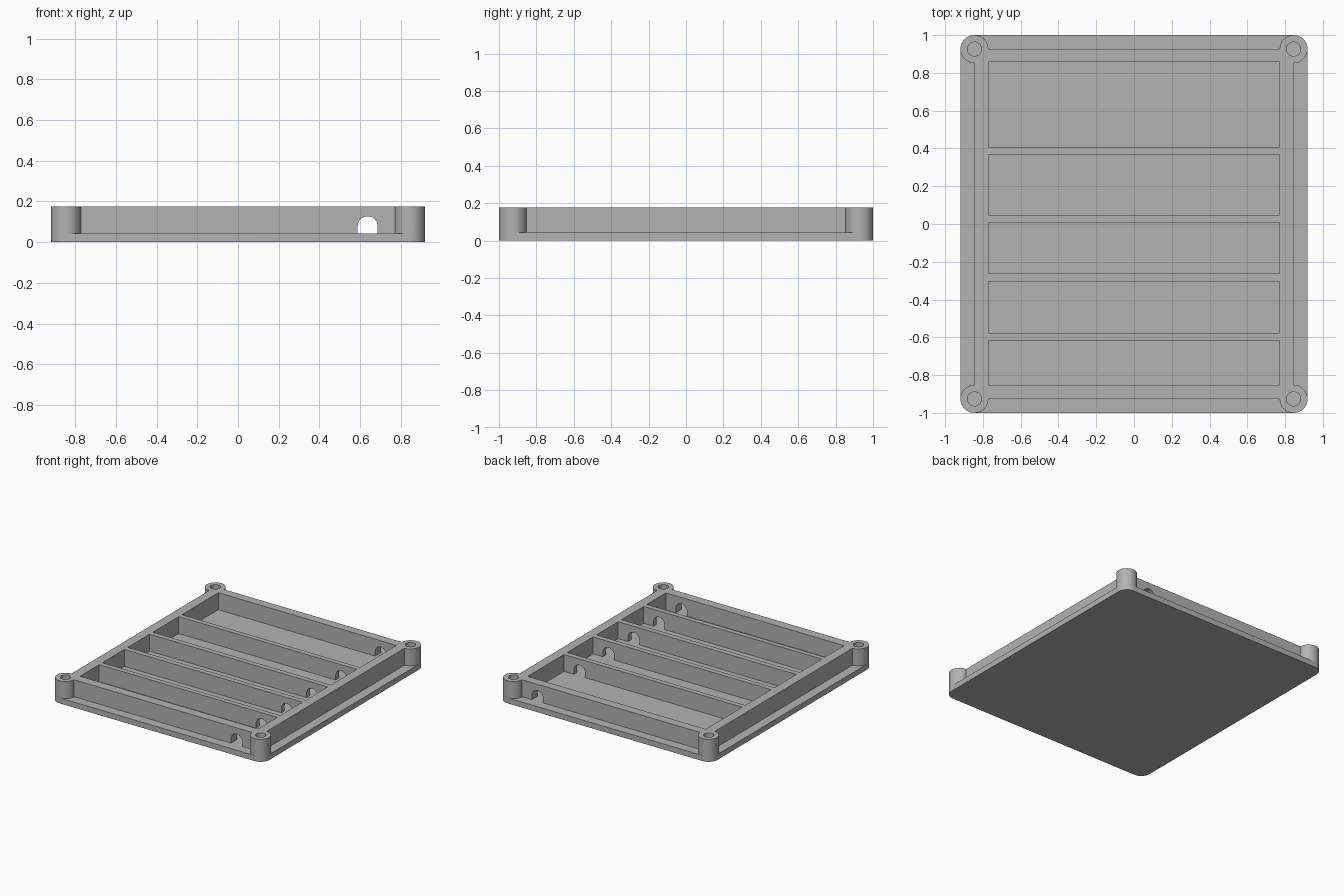
import bpy
import bmesh
from math import cos, sin, pi

default = bpy.data.objects.get("Cube")
if default:
    bpy.data.objects.remove(default, do_unlink=True)

# Main sizes
PX, PY = 0.845, 0.926        # corner post centres, also outer wall faces
POST_R, HOLE_R = 0.074, 0.037
FLOOR, TOP = 0.043, 0.176
IN_X = 0.771                 # inner face of the side walls
CELLS = [(-0.853, -0.616), (-0.577, -0.304), (-0.263, 0.008),
         (0.048, 0.368), (0.407, 0.857)]
ARCH_X, ARCH_R, ARCH_SPRING = 0.637, 0.049, 0.078
STEPS = 16                   # segments per quarter circle

grey = bpy.data.materials.new("plain grey")
grey.use_nodes = True
colour = (0.45, 0.45, 0.45, 1)
grey.diffuse_color = colour
grey.node_tree.nodes["Principled BSDF"].inputs["Base Color"].default_value = colour


def prism(name, base, shift):
    """Extrude a closed outline of 3D points along a shift vector."""
    bm = bmesh.new()
    face = bm.faces.new([bm.verts.new(p) for p in base])
    ext = bmesh.ops.extrude_face_region(bm, geom=[face])
    moved = [v for v in ext["geom"] if isinstance(v, bmesh.types.BMVert)]
    bmesh.ops.translate(bm, vec=shift, verts=moved)
    bmesh.ops.recalc_face_normals(bm, faces=bm.faces)
    mesh = bpy.data.meshes.new(name)
    bm.to_mesh(mesh)
    bm.free()
    mesh.materials.append(grey)
    obj = bpy.data.objects.new(name, mesh)
    bpy.context.collection.objects.link(obj)
    return obj


def arc(cx, cy, r, start, quarters):
    n = STEPS * quarters
    return [(cx + r * cos(start + i * pi / 2 / STEPS),
             cy + r * sin(start + i * pi / 2 / STEPS)) for i in range(n + 1)]


def upright(name, outline, z0, z1):
    return prism(name, [(x, y, z0) for x, y in outline], (0, 0, z1 - z0))


def box(name, x0, x1, y0, y1, z0, z1):
    return upright(name, [(x0, y0), (x1, y0), (x1, y1), (x0, y1)], z0, z1)


def combine(target, tool, operation):
    """Apply a boolean and remove the tool object."""
    tool.hide_render = True
    mod = target.modifiers.new(operation.lower(), "BOOLEAN")
    mod.operation, mod.object, mod.solver = operation, tool, "EXACT"
    bpy.context.view_layer.objects.active = target
    bpy.ops.object.modifier_apply(modifier=mod.name)
    bpy.data.objects.remove(tool, do_unlink=True)


corners = [(PX, PY), (-PX, PY), (-PX, -PY), (PX, -PY)]

# Walls with a round post at each corner
frame = box("frame", -PX, PX, -PY, PY, FLOOR, TOP)
for cx, cy in corners:
    post = upright("post", arc(cx, cy, POST_R, 0, 4)[:-1], FLOOR, TOP)
    combine(frame, post, "UNION")

# Screw holes and the five compartments
for cx, cy in corners:
    hole = upright("screw_hole", arc(cx, cy, HOLE_R, 0, 4)[:-1], 0, TOP + 0.1)
    combine(frame, hole, "DIFFERENCE")
for y0, y1 in CELLS:
    combine(frame, box("compartment", -IN_X, IN_X, y0, y1, 0, TOP + 0.1), "DIFFERENCE")

# Arched cable passage through every cross wall
arch = [(ARCH_X - ARCH_R, 0), (ARCH_X + ARCH_R, 0)]
arch += arc(ARCH_X, ARCH_SPRING, ARCH_R, 0, 2)
combine(frame, prism("cable_arch", [(x, -1.2, z) for x, z in arch], (0, 2.4, 0)), "DIFFERENCE")

# Rounded base plate joined to the frame
outline = []
for i, (cx, cy) in enumerate(corners):
    outline += arc(cx, cy, POST_R, i * pi / 2, 1)
tray = upright("compartment_tray", outline, 0, FLOOR)
combine(tray, frame, "UNION")

bpy.ops.object.select_all(action="DESELECT")
tray.select_set(True)
bpy.context.view_layer.objects.active = tray
bpy.ops.object.shade_smooth_by_angle(angle=pi / 6)
